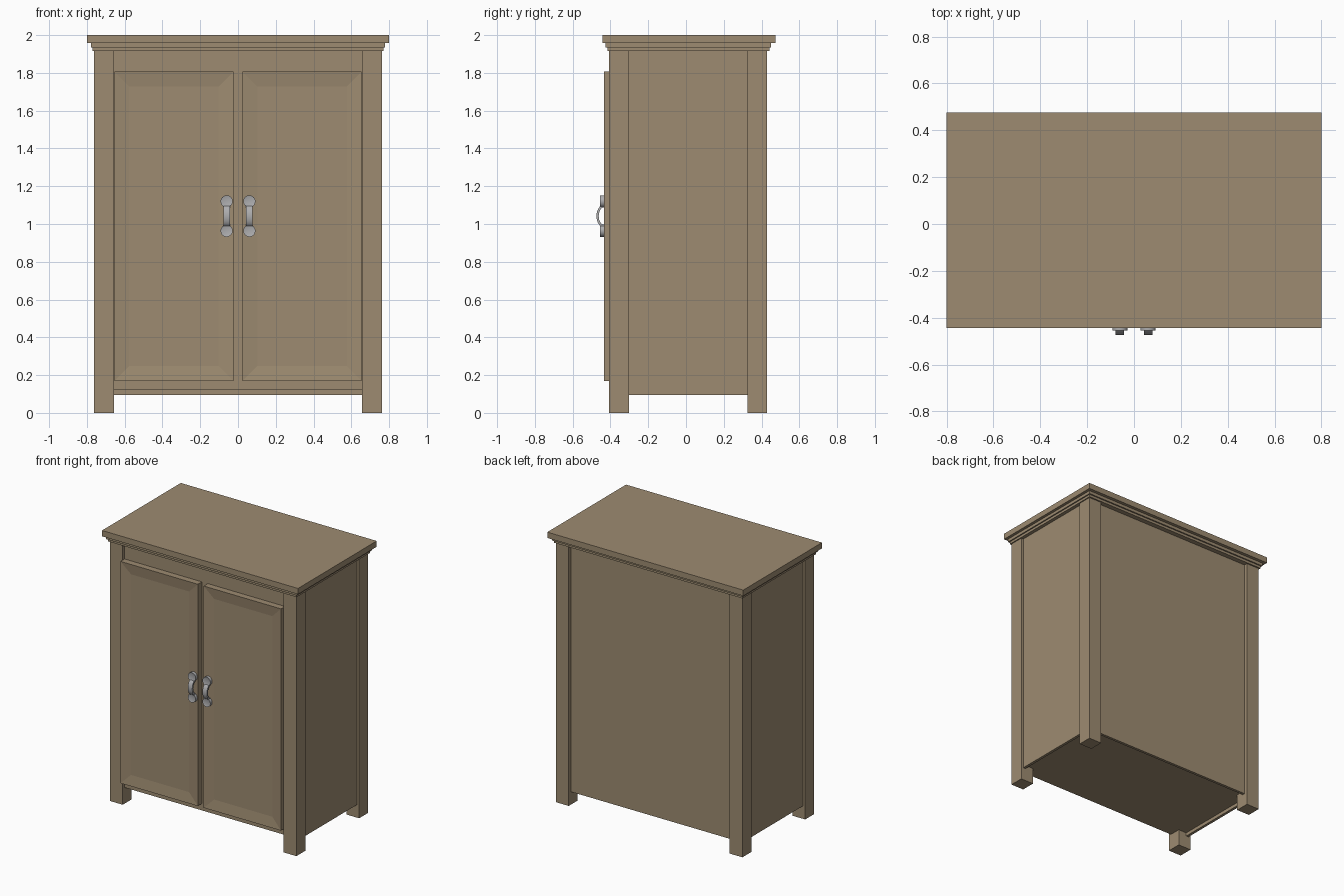
import bpy, bmesh, math
from mathutils import Matrix

if "Cube" in bpy.data.objects:
    bpy.data.objects.remove(bpy.data.objects["Cube"])


def material(name, color):
    m = bpy.data.materials.new(name)
    m.diffuse_color = color
    m.use_nodes = True
    m.node_tree.nodes["Principled BSDF"].inputs["Base Color"].default_value = m.diffuse_color
    return m


WOOD = material("brown_wood", (0.34, 0.26, 0.165, 1))
METAL = material("grey_metal", (0.42, 0.42, 0.43, 1))


def finish(name, bm, mat):
    bmesh.ops.recalc_face_normals(bm, faces=bm.faces)
    me = bpy.data.meshes.new(name)
    bm.to_mesh(me)
    bm.free()
    me.materials.append(mat)
    ob = bpy.data.objects.new(name, me)
    bpy.context.collection.objects.link(ob)
    return ob


def box_bm(x, y, z):
    bm = bmesh.new()
    size = [b - a for a, b in (x, y, z)]
    mid = [(a + b) / 2 for a, b in (x, y, z)]
    bmesh.ops.create_cube(bm, size=1,
                          matrix=Matrix.Translation(mid) @ Matrix.Diagonal((*size, 1)))
    return bm


def box(name, x, y, z):
    return finish(name, box_bm(x, y, z), WOOD)


def front_face(bm):
    bm.normal_update()
    return min(bm.faces, key=lambda f: f.calc_center_median().y)


def smooth(ob):
    bpy.ops.object.select_all(action='DESELECT')
    ob.select_set(True)
    bpy.context.view_layer.objects.active = ob
    bpy.ops.object.shade_smooth_by_angle(angle=math.radians(35))


LEG_X, LEG_W = 0.762, 0.105      # outer half width and leg thickness
FRONT, BACK = -0.407, 0.43       # outer faces of the legs
DOOR_Y = -0.434                  # front face of the doors

# Top slab and stepped cornice below it
box("top_slab", (-0.8, 0.8), (-0.443, 0.475), (1.957, 2.0))
box("cornice_upper", (-0.779, 0.779), (-0.426, 0.451), (1.935, 1.957))
box("cornice_lower", (-0.77, 0.77), (-0.416, 0.441), (1.917, 1.935))

# Carcass panels, recessed between the legs
inner = LEG_X - LEG_W
box("back_panel", (-inner, inner), (BACK - 0.045, BACK - 0.025), (0.095, 1.92))
box("front_frame", (-inner, inner), (-0.387, -0.367), (0.12, 1.92))
box("bottom_panel", (-0.73, 0.73), (-0.387, 0.395), (0.12, 0.14))

for side, s in (("left", -1), ("right", 1)):
    def span(a, b):
        return tuple(sorted((s * a, s * b)))

    # Corner legs and side panel
    box(f"{side}_front_leg", span(inner, LEG_X), (FRONT, FRONT + LEG_W), (0, 1.92))
    box(f"{side}_back_leg", span(inner, LEG_X), (BACK - LEG_W, BACK), (0, 1.92))
    box(f"{side}_side_panel", span(LEG_X - 0.038, LEG_X - 0.018),
        (FRONT + LEG_W, BACK - LEG_W), (0.095, 1.92))

    # Door with a recessed centre panel
    bm = box_bm(span(0.024, 0.655), (DOOR_Y, -0.387), (0.17, 1.807))
    face = front_face(bm)
    bmesh.ops.inset_region(bm, faces=[face], thickness=0.078, use_even_offset=True)
    bmesh.ops.translate(bm, verts=face.verts, vec=(0, 0.01, 0))
    finish(f"{side}_door", bm, WOOD)

    # Round handle plates with a shallow dished face
    hx, hz = s * 0.06, 1.042
    for part, dz in (("upper", 0.078), ("lower", -0.078)):
        bm = bmesh.new()
        bmesh.ops.create_cone(
            bm, cap_ends=True, segments=32, radius1=0.032, radius2=0.032, depth=0.022,
            matrix=Matrix.Translation((hx, DOOR_Y - 0.009, hz + dz))
            @ Matrix.Rotation(math.pi / 2, 4, 'X'))
        face = front_face(bm)
        bmesh.ops.inset_region(bm, faces=[face], thickness=0.009)
        bmesh.ops.translate(bm, verts=face.verts, vec=(0, 0.003, 0))
        smooth(finish(f"{side}_{part}_handle_plate", bm, METAL))

    # Arched strap grip between the plates
    bm = bmesh.new()
    n = 24
    arcs = [[bm.verts.new((hx - 0.018, DOOR_Y - ry * math.sin(math.pi * i / n),
                           hz + rz * math.cos(math.pi * i / n))) for i in range(n + 1)]
            for ry, rz in ((0.04, 0.06), (0.028, 0.046))]
    strip = [bm.faces.new((arcs[0][i], arcs[0][i + 1], arcs[1][i + 1], arcs[1][i]))
             for i in range(n)]
    ext = bmesh.ops.extrude_face_region(bm, geom=strip, use_keep_orig=True)
    bmesh.ops.translate(bm, vec=(0.036, 0, 0),
                        verts=[g for g in ext["geom"] if isinstance(g, bmesh.types.BMVert)])
    smooth(finish(f"{side}_handle_grip", bm, METAL))
